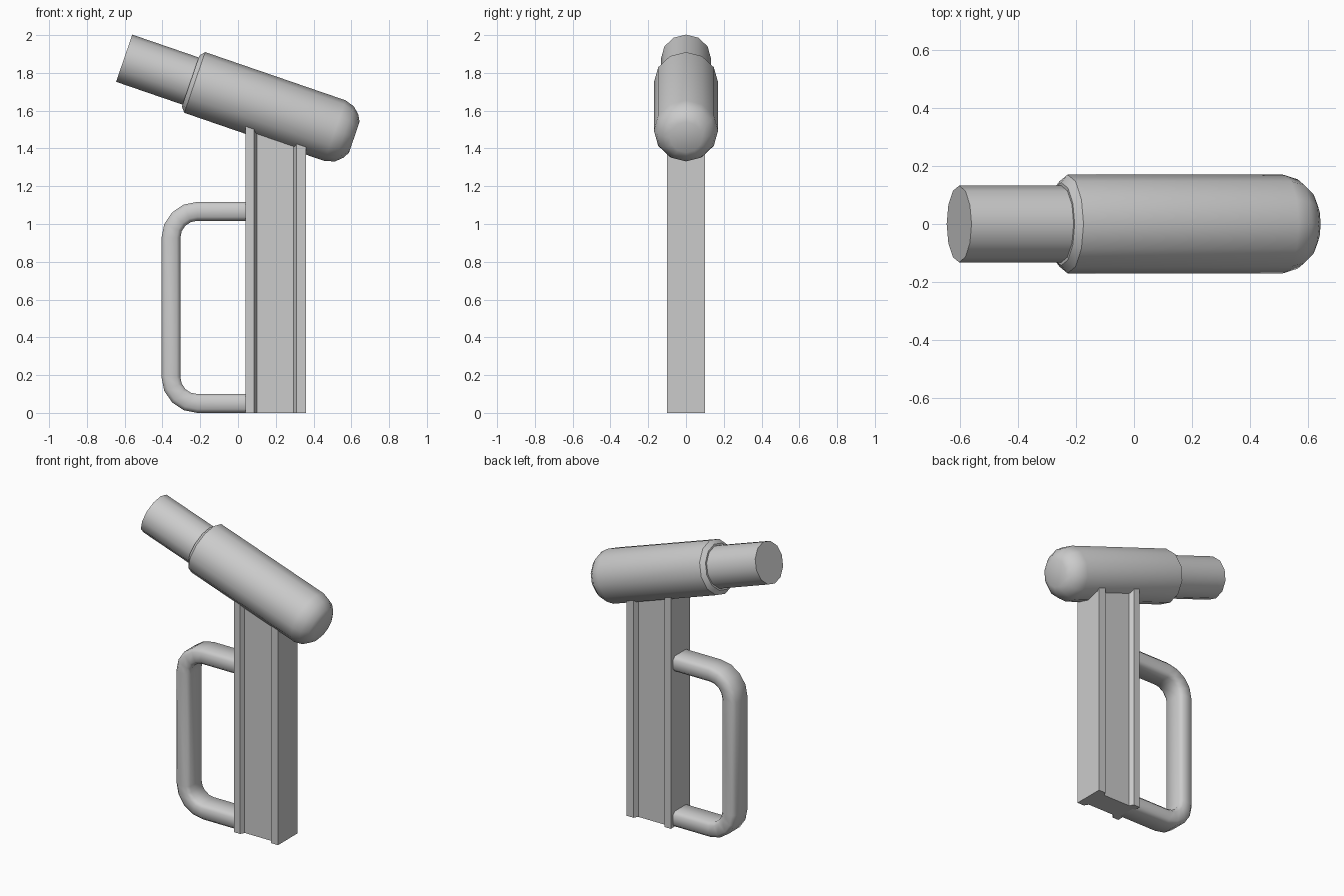
import bpy, bmesh, math
from mathutils import Vector

if "Cube" in bpy.data.objects:
    bpy.data.objects.remove(bpy.data.objects["Cube"])

D = Vector((0.946, 0, -0.325)).normalized()   # barrel axis
N = Vector((-D.z, 0, D.x))                    # "up" across the barrel
AXIS = 1.58                                   # axis height along N


def make(name, rings, smooth=None):
    """Skin a list of equal-length vertex rings and cap both ends."""
    bm = bmesh.new()
    loops = [[bm.verts.new(p) for p in ring] for ring in rings]
    n = len(loops[0])
    for a, b in zip(loops, loops[1:]):
        for i in range(n):
            j = (i + 1) % n
            bm.faces.new((a[i], a[j], b[j], b[i]))
    bm.faces.new(loops[0][::-1])
    bm.faces.new(loops[-1])
    bmesh.ops.recalc_face_normals(bm, faces=bm.faces)
    mesh = bpy.data.meshes.new(name)
    bm.to_mesh(mesh)
    bm.free()
    obj = bpy.data.objects.new(name, mesh)
    bpy.context.collection.objects.link(obj)
    if smooth:
        bpy.ops.object.select_all(action='DESELECT')
        obj.select_set(True)
        bpy.context.view_layer.objects.active = obj
        bpy.ops.object.shade_smooth_by_angle(angle=math.radians(smooth))
    return obj


def lathe(name, profile, sides=12):
    """Turn (distance along axis, radius) pairs around the tilted axis."""
    rings = []
    for s, r in profile:
        c = D * s + N * AXIS
        rings.append([c + N * (r * math.cos(a)) + Vector((0, r * math.sin(a), 0))
                      for a in (2 * math.pi * i / sides for i in range(sides))])
    return make(name, rings, 40)


# Tilted head: thin tube plugged into a wider body with a rounded nose
lathe("thin_tube", [(-1.18, 0.132), (-0.76, 0.132)])
lathe("barrel_body", [(-0.808, 0.143), (-0.785, 0.17), (0.0, 0.17),
                      (0.053, 0.154), (0.09, 0.12), (0.108, 0.086)])

# Upright post: channelled section with a flange at each edge, cut inside the barrel
half = [(0.04, 0.1), (0.085, 0.1), (0.10, 0.073),
        (0.295, 0.073), (0.31, 0.1), (0.36, 0.1)]
section = half + [(x, -y) for x, y in reversed(half)]
make("post", [[(x, y, 0) for x, y in section],
              [(x, y, (1.50 - N.x * x) / N.z) for x, y in section]])

# Loop handle: chamfered bar swept round two corners
W, H, C = 0.05, 0.078, 0.02
bar = [(W, H - C), (W - C, H), (C - W, H), (-W, H - C),
       (-W, C - H), (C - W, -H), (W - C, -H), (W, C - H)]
R, X, LOW, HIGH, SEG = 0.14, -0.355, 0.05, 1.067, 4
path = [(0.06, LOW, 270)]
for cz, start in ((LOW + R, 270), (HIGH - R, 180)):
    for i in range(SEG + 1):
        deg = start - 90 * i / SEG
        a = math.radians(deg)
        path.append((X + R + R * math.cos(a), cz + R * math.sin(a), deg))
path.append((0.06, HIGH, 90))
make("handle", [[(x + u * math.cos(math.radians(d)), v, z + u * math.sin(math.radians(d)))
                 for u, v in bar] for x, z, d in path], 50)
